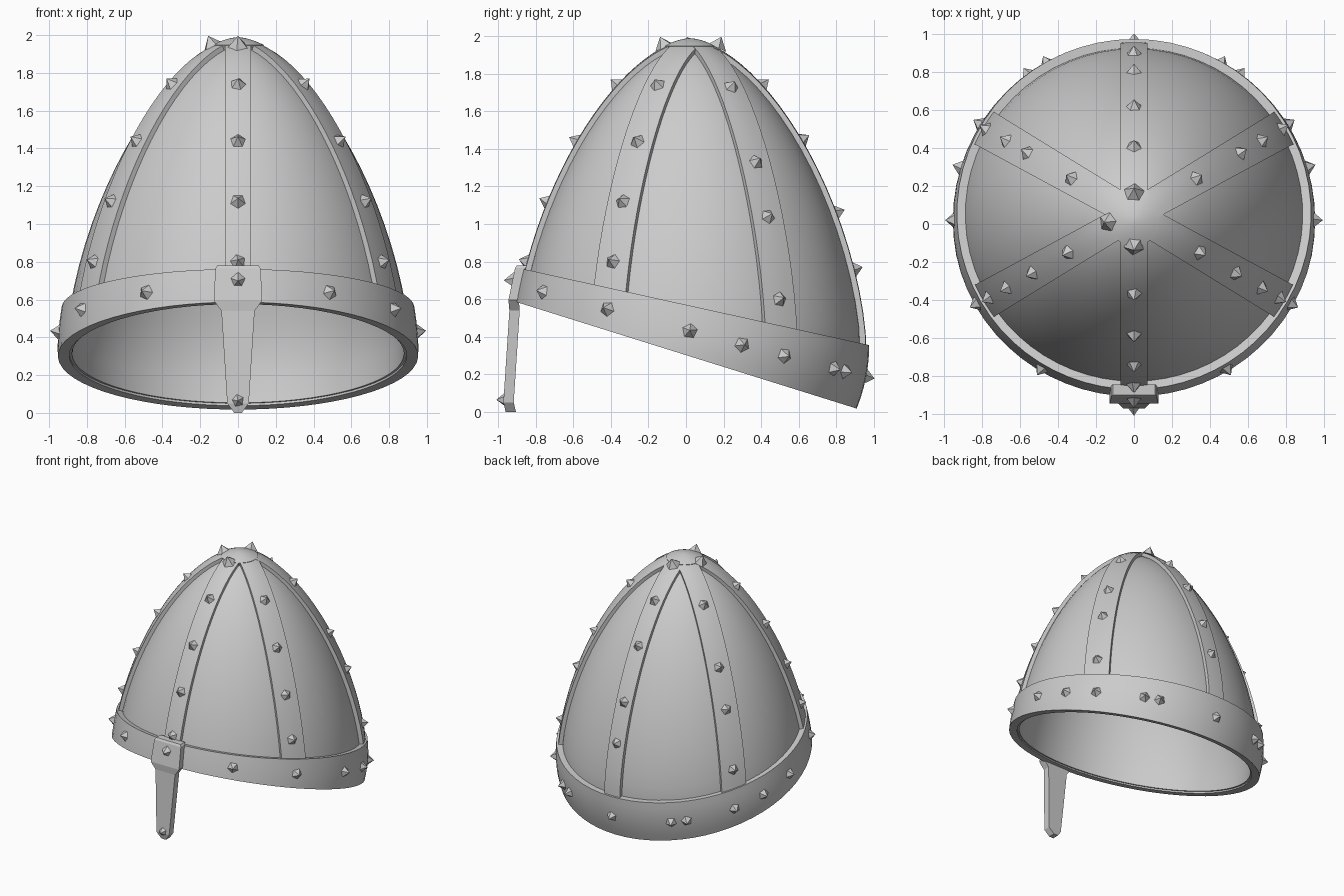
import bpy, bmesh, math, random
from mathutils import Vector, Matrix

random.seed(4)
if "Cube" in bpy.data.objects:
    bpy.data.objects.remove(bpy.data.objects["Cube"])

steel = bpy.data.materials.new("grey steel")
steel.use_nodes = True
STEEL = (0.6, 0.6, 0.6, 1)
steel.diffuse_color = STEEL
steel.node_tree.nodes["Principled BSDF"].inputs["Base Color"].default_value = STEEL

AXIS = Vector((0, 0.02, 0))      # axis of the bowl
HUB = Vector((0, 0.05, 0))       # where the straps meet
TOP, WIDEST = 1.985, 0.35


def radius(z, off=0.0):
    """Bowl radius at a height, for a surface offset by off."""
    if z < WIDEST:
        return 0.94 + off - 0.6 * (WIDEST - z) ** 2
    u = min(1, (z - WIDEST) / (TOP + off - WIDEST))
    return (0.94 + off) * (1 - u ** 1.6) ** 0.6


def point(a, z, off=0.0):
    r = radius(z, off)
    return AXIS + Vector((r * math.cos(a), r * math.sin(a), z))


def rim_z(y):
    return 0.302 - 0.313 * y


def band_top_z(y):
    return 0.57 - 0.22 * y


def height_on(plane, a, off):
    """Height at which the bowl meets a sloping plane."""
    z = 0.4
    for _ in range(12):
        z = plane(point(a, z, off).y)
    return z


def finish(bm, name, smooth=True, thickness=0):
    me = bpy.data.meshes.new(name)
    bm.to_mesh(me)
    bm.free()
    ob = bpy.data.objects.new(name, me)
    bpy.context.collection.objects.link(ob)
    me.materials.append(steel)
    if thickness:
        mod = ob.modifiers.new("thickness", 'SOLIDIFY')
        mod.thickness = thickness
        mod.offset = -1
    bpy.ops.object.select_all(action='DESELECT')
    ob.select_set(True)
    bpy.context.view_layer.objects.active = ob
    if thickness:
        bpy.ops.object.modifier_apply(modifier="thickness")
    if smooth:
        bpy.ops.object.shade_smooth_by_angle(angle=math.radians(35))
    return ob


def grid(rows, wrap):
    """Skin rows of points running upwards, each counter-clockwise."""
    bm = bmesh.new()
    vs = [[bm.verts.new(p) for p in row] for row in rows]
    n = len(rows[0])
    for lo, hi in zip(vs, vs[1:]):
        for j in range(n if wrap else n - 1):
            k = (j + 1) % n
            bm.faces.new((lo[j], lo[k], hi[k], hi[j]))
    return bm, vs


def lathe(name, off, low, high, levels, thickness, ease=False):
    angles = [math.tau * i / 64 for i in range(64)]
    rows = []
    for i in range(levels + 1):
        t = i / levels
        t = math.sin(t * math.pi / 2) if ease else t
        rows.append([point(a, low(a) * (1 - t) + high(a) * t, off) for a in angles])
    bm, _ = grid(rows, True)
    bmesh.ops.remove_doubles(bm, verts=bm.verts, dist=0.0005)
    return finish(bm, name, True, thickness)


# Bowl, brow band and crown cap
lathe("bowl", -0.03, lambda a: height_on(rim_z, a, -0.03) + 0.015,
      lambda a: TOP - 0.03, 22, 0.03, True)
lathe("brow_band", 0.015, lambda a: height_on(rim_z, a, 0.015),
      lambda a: height_on(band_top_z, a, 0.015), 6, 0.06)
lathe("crown_cap", 0.004, lambda a: 1.948, lambda a: TOP + 0.004, 6, 0.03, True)


def strap_point(a, z, side=0.0):
    """Point on a strap that runs straight out from the hub."""
    d = Vector((math.cos(a), math.sin(a), 0))
    n = Vector((-d.y, d.x, 0))
    r = radius(z)
    half = 0.07 if abs(d.x) < 0.01 else 0.073 + 0.028 * r
    m = HUB + n * half * side - AXIS
    md = m.dot(d)
    s = -md + math.sqrt(max(0, md * md - m.dot(m) + r * r))
    p = AXIS + m + d * max(s, 0)
    return Vector((p.x, p.y, z))


# Six raised straps
STRAPS = {"front": -90, "back": 90, "left_front": -30, "left_back": 30,
          "right_front": -150, "right_back": 150}
for label, deg in STRAPS.items():
    a = math.radians(deg)
    low = height_on(band_top_z, a, 0) - 0.06
    rows = []
    for i in range(23):
        z = low + (1.957 - low) * math.sin(i / 22 * math.pi / 2)
        rows.append([strap_point(a, z, s) for s in (-1, -0.5, 0, 0.5, 1)])
    bm, _ = grid(rows, False)
    finish(bm, label + "_strap", True, 0.04)

# Nose guard: height, half width, front depth
GUARD = [(0, 0.02, -0.96), (0.05, 0.057, -0.972), (0.54, 0.088, -0.94),
         (0.595, 0.128, -0.945), (0.765, 0.12, -0.91), (0.78, 0.11, -0.9)]
rows = []
for z, w, y in GUARD:
    rows.append([(-w, y, z), (w, y, z), (w, y + 0.055, z), (-w, y + 0.055, z)])
bm, vs = grid(rows, True)
bm.faces.new(vs[0][::-1])
bm.faces.new(vs[-1])
finish(bm, "nose_guard", False)


# Pyramid rivets
def rivet(bm, p, normal, size=0.055):
    turn = Matrix.Rotation(random.uniform(0, math.tau), 4, 'Z')
    rot = normal.to_track_quat('Z', 'Y').to_matrix().to_4x4()
    place = Matrix.Translation(p + normal * 0.014) @ rot @ turn
    bmesh.ops.create_cone(bm, cap_ends=True, segments=5, radius1=size, radius2=0,
                          depth=0.062, matrix=place)


def bowl_normal(p):
    z = p.z
    slope = (radius(z + 0.01) - radius(z - 0.01)) / 0.02
    out = Vector((p.x, p.y - AXIS.y, 0)).normalized()
    return (out - Vector((0, 0, slope))).normalized()


bm = bmesh.new()
for label, deg in STRAPS.items():
    if label.endswith("front"):
        heights = (0.8, 1.12, 1.44, 1.74)
    elif label == "back":
        heights = (0.76, 1.06, 1.45, 1.74)
    else:
        heights = (0.6, 1.04, 1.33, 1.73)
    for z in heights:
        p = strap_point(math.radians(deg), z)
        rivet(bm, p, bowl_normal(p))
for x, y in ((0, -0.12), (0, 0.17), (-0.14, 0.01)):
    z = 1.955
    rivet(bm, Vector((x, y, z)), bowl_normal(Vector((x, y, z))))
finish(bm, "strap_rivets", False)

bm = bmesh.new()
half = (-58, -28, 0, 17, 32, 54, 61)
for deg in half + tuple(180 - d for d in half) + (90,):
    a = math.radians(deg)
    z = (height_on(rim_z, a, 0.015) + height_on(band_top_z, a, 0.015)) / 2
    p = point(a, z, 0.015)
    rivet(bm, p, bowl_normal(p))
finish(bm, "band_rivets", False)

bm = bmesh.new()
for z, y in ((0.7, -0.925), (0.065, -0.965)):
    rivet(bm, Vector((0, y, z)), Vector((0, -1, 0)), 0.05)
finish(bm, "guard_rivets", False)
